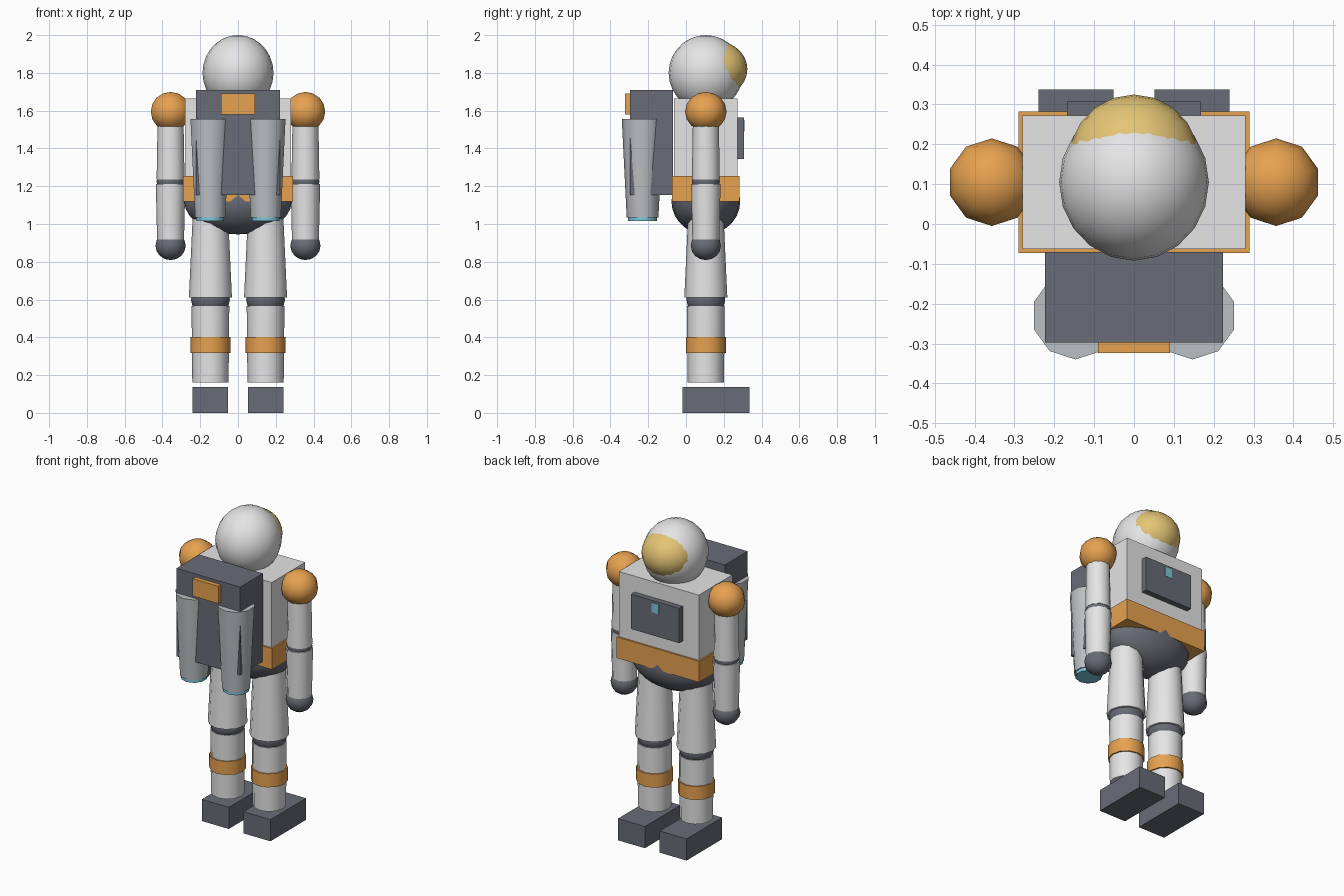
import bpy
import math

cube = bpy.data.objects.get("Cube")
if cube:
    bpy.data.objects.remove(cube, do_unlink=True)


def material(name, rgb):
    mat = bpy.data.materials.new(name)
    mat.use_nodes = True
    mat.diffuse_color = (*rgb, 1)
    mat.node_tree.nodes["Principled BSDF"].inputs["Base Color"].default_value = (*rgb, 1)
    return mat


white = material("suit white", (0.78, 0.78, 0.79))
slate = material("dark slate", (0.14, 0.15, 0.18))
orange = material("orange trim", (0.80, 0.36, 0.08))
metal = material("light metal", (0.50, 0.53, 0.55))
gold = material("visor gold", (0.78, 0.56, 0.18))
cyan = material("cyan glow", (0.20, 0.58, 0.70))

MID = 0.105  # depth of the body axis


def finish(name, mat, smooth=False):
    obj = bpy.context.object
    obj.name = name
    obj.data.materials.append(mat)
    if smooth:
        bpy.ops.object.shade_smooth_by_angle(angle=math.radians(50))
    return obj


def box(name, mat, x, y, z):
    """Box from (min, max) pairs."""
    pairs = (x, y, z)
    bpy.ops.mesh.primitive_cube_add(size=1, location=[(a + b) / 2 for a, b in pairs])
    bpy.context.object.scale = [b - a for a, b in pairs]
    return finish(name, mat)


def ball(name, mat, loc, scale, segments=16, rings=10):
    bpy.ops.mesh.primitive_uv_sphere_add(segments=segments, ring_count=rings,
                                         radius=1, location=loc)
    bpy.context.object.scale = scale
    return finish(name, mat, True)


def tube(name, mat, x, y, low, high, r_low, r_high, sides=12):
    """Upright tapered cylinder between two heights."""
    bpy.ops.mesh.primitive_cone_add(vertices=sides, radius1=r_low, radius2=r_high,
                                    depth=high - low, location=(x, y, (low + high) / 2))
    return finish(name, mat, True)


# Head
ball("helmet", white, (0, MID, 1.80), (0.188, 0.197, 0.2), 20, 14)
ball("visor", gold, (0, 0.155, 1.82), (0.165, 0.17, 0.15), 20, 14)

# Body
box("torso", white, (-0.28, 0.28), (-0.063, 0.272), (1.15, 1.665))
box("belt", orange, (-0.29, 0.29), (-0.073, 0.283), (1.12, 1.253))
ball("hips", slate, (0, MID, 1.12), (0.285, 0.182, 0.175), 20, 14)

# Chest panel on the rear-facing side
box("chest_panel", slate, (-0.168, 0.168), (0.26, 0.308), (1.345, 1.565))
box("panel_light", cyan, (-0.025, 0.025), (0.306, 0.310), (1.49, 1.55))

# Pack
box("pack", slate, (-0.223, 0.223), (-0.297, -0.07), (1.153, 1.71))
box("pack_badge", orange, (-0.09, 0.09), (-0.324, -0.29), (1.58, 1.69))

for side, word in ((-1, "right"), (1, "left")):
    # Thruster
    jet = side * 0.147
    tube(word + "_thruster", metal, jet, -0.23, 1.035, 1.555, 0.084, 0.11, 10)
    tube(word + "_thruster_glow", cyan, jet, -0.23, 1.015, 1.04, 0.077, 0.077, 10)

    # Arm
    arm = side * 0.357
    ball(word + "_shoulder", orange, (arm, MID, 1.595), (0.11, 0.11, 0.104), 10, 8)
    tube(word + "_upper_arm", white, arm, MID, 1.235, 1.58, 0.074, 0.068)
    ball(word + "_elbow", slate, (arm, MID, 1.225), (0.074, 0.074, 0.07), 12, 8)
    tube(word + "_forearm", white, arm, MID, 0.90, 1.213, 0.071, 0.078)
    ball(word + "_hand", slate, (arm, MID, 0.885), (0.08, 0.08, 0.076), 12, 8)

    # Leg
    leg = side * 0.146
    tube(word + "_thigh", white, leg, MID, 0.61, 1.10, 0.114, 0.091)
    ball(word + "_knee", slate, (leg, MID, 0.60), (0.103, 0.103, 0.09), 12, 8)
    tube(word + "_shin", white, leg, MID, 0.16, 0.565, 0.096, 0.1)
    tube(word + "_shin_band", orange, leg, MID, 0.318, 0.403, 0.106, 0.106)
    box(word + "_boot", slate, sorted((side * 0.052, side * 0.24)),
        (-0.018, 0.337), (0, 0.137))
